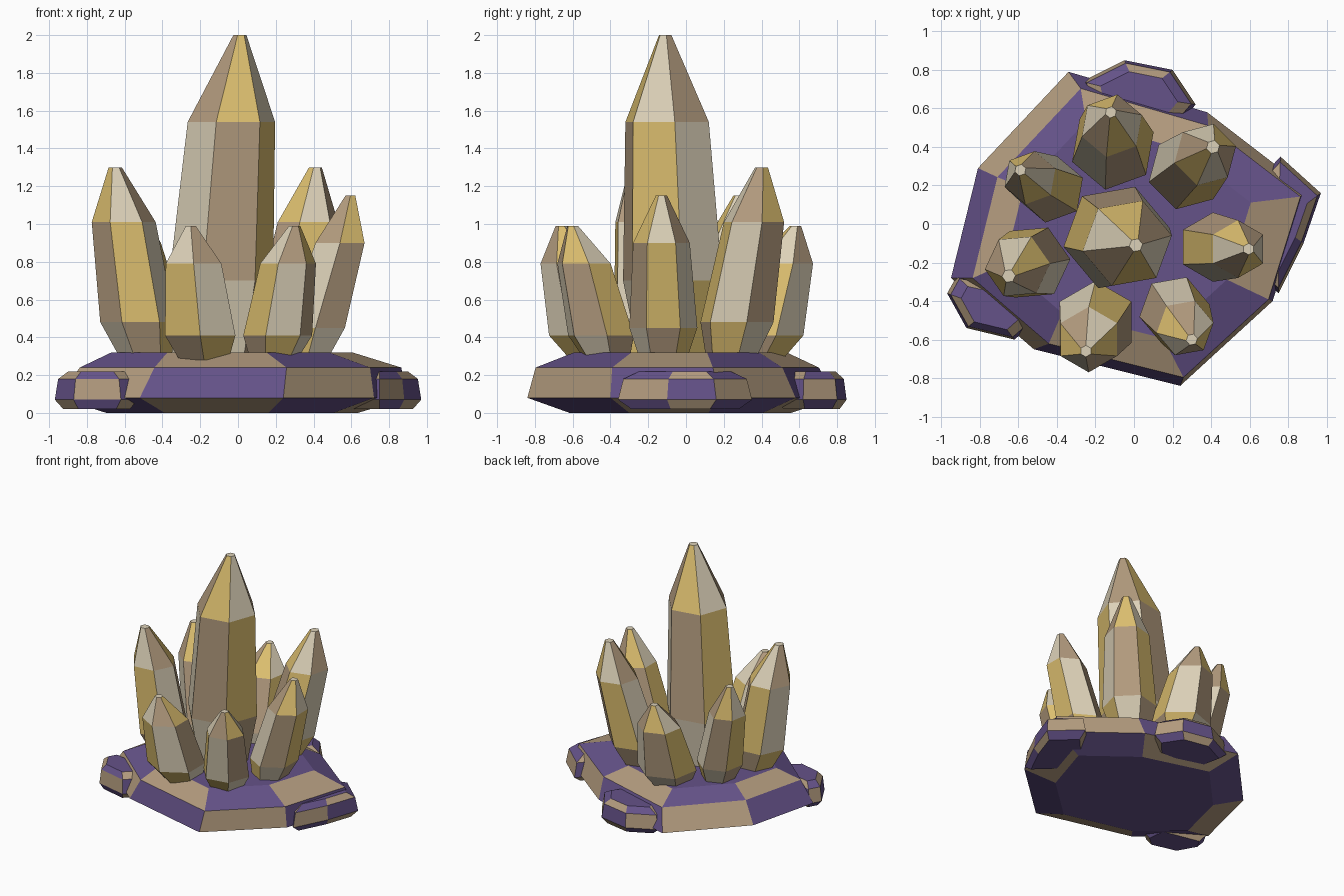
import bpy, bmesh
from math import cos, sin, radians

if "Cube" in bpy.data.objects:
    bpy.data.objects.remove(bpy.data.objects["Cube"])


def material(name, rgb):
    m = bpy.data.materials.new(name)
    m.diffuse_color = (*rgb, 1)
    m.use_nodes = True
    m.node_tree.nodes["Principled BSDF"].inputs["Base Color"].default_value = m.diffuse_color
    return m


gold = material("gold", (0.72, 0.52, 0.16))
cream = material("cream", (0.72, 0.64, 0.48))
tan = material("tan", (0.45, 0.33, 0.21))
purple = material("purple", (0.13, 0.085, 0.25))


def loft(name, rings, mats, phase=0):
    """Skin rings of points with flat faces, cycling colours by side and layer."""
    bm = bmesh.new()
    loops = [[bm.verts.new(p) for p in ring] for ring in rings]
    n = len(loops[0])
    bm.faces.new(loops[0][::-1])
    bm.faces.new(loops[-1])
    for k in range(len(loops) - 1):
        lo, hi = loops[k], loops[k + 1]
        for i in range(n):
            j = (i + 1) % n
            f = bm.faces.new((lo[i], lo[j], hi[j], hi[i]))
            f.material_index = (i + k + phase) % len(mats)
    bmesh.ops.recalc_face_normals(bm, faces=bm.faces)
    me = bpy.data.meshes.new(name)
    bm.to_mesh(me)
    bm.free()
    for m in mats:
        me.materials.append(m)
    ob = bpy.data.objects.new(name, me)
    bpy.context.collection.objects.link(ob)
    return ob


def rock(name, outline, layers, phase=0):
    """Layers are (z, scale, shift x, shift y) of the outline about its centre."""
    cx = sum(p[0] for p in outline) / len(outline)
    cy = sum(p[1] for p in outline) / len(outline)
    rings = [[(cx + (x - cx) * s + dx, cy + (y - cy) * s + dy, z) for x, y in outline]
             for z, s, dx, dy in layers]
    loft(name, rings, [purple, tan], phase)


def crystal(name, base, lower, upper, tip, rot=190, phase=0):
    """Six-sided crystal; each ring is (x, y, z, radius)."""
    rings = [[(x + r * cos(radians(rot + 60 * i)), y + r * sin(radians(rot + 60 * i)), z)
              for i in range(6)] for x, y, z, r in (base, lower, upper, tip)]
    loft(name, rings, [cream, tan, gold], phase + 2)


# Main rock slab
rock("rock_base",
     [(0.24, -0.84), (0.72, -0.40), (0.90, 0.18), (0.38, 0.58),
      (-0.34, 0.79), (-0.81, 0.29), (-0.95, -0.28), (-0.52, -0.65)],
     [(0, 0.72, 0, 0), (0.08, 1, 0, 0), (0.24, 0.92, 0.04, -0.02), (0.32, 0.69, 0, 0)])

# Small rocks around the edge
small = [(0.02, 0.8, 0, 0), (0.07, 1, 0, 0), (0.18, 0.92, 0, 0), (0.22, 0.68, 0, 0)]
rock("rock_right", [(0.97, 0.16), (0.76, 0.35), (0.55, 0.12), (0.58, -0.2),
                    (0.75, -0.36), (0.88, -0.1)], small)
rock("rock_left", [(-0.97, -0.36), (-0.87, -0.54), (-0.62, -0.60), (-0.53, -0.52),
                   (-0.55, -0.35), (-0.92, -0.27)], small, 1)
rock("rock_back", [(-0.05, 0.85), (-0.27, 0.74), (-0.22, 0.5), (0.2, 0.48),
                   (0.32, 0.62), (0.2, 0.80)], small)

# Tall centre crystal and the ring of shorter ones
crystal("crystal_centre", (-0.1, -0.06, 0.28, 0.2), (-0.09, -0.07, 0.70, 0.28),
        (-0.035, -0.1, 1.54, 0.235), (0.01, -0.11, 2.0, 0.035))
crystal("crystal_left_front", (-0.49, -0.18, 0.3, 0.14), (-0.53, -0.2, 0.48, 0.2),
        (-0.605, -0.22, 1.01, 0.17), (-0.65, -0.27, 1.3, 0.035), 185, 1)
crystal("crystal_left_back", (-0.40, 0.16, 0.3, 0.12), (-0.43, 0.18, 0.45, 0.175),
        (-0.54, 0.24, 0.90, 0.14), (-0.59, 0.28, 1.15, 0.03), 200)
crystal("crystal_right_back", (0.23, 0.24, 0.3, 0.14), (0.27, 0.27, 0.48, 0.2),
        (0.37, 0.36, 1.01, 0.165), (0.41, 0.40, 1.3, 0.035), 195, 1)
crystal("crystal_right", (0.37, -0.12, 0.3, 0.13), (0.41, -0.12, 0.45, 0.18),
        (0.54, -0.13, 0.90, 0.15), (0.595, -0.13, 1.15, 0.03), 210)
crystal("crystal_back", (-0.11, 0.36, 0.29, 0.16), (-0.11, 0.40, 0.41, 0.225),
        (-0.115, 0.51, 0.79, 0.165), (-0.12, 0.58, 0.99, 0.03), 200)
crystal("crystal_front_left", (-0.18, -0.46, 0.28, 0.15), (-0.2, -0.51, 0.41, 0.215),
        (-0.235, -0.60, 0.79, 0.17), (-0.25, -0.66, 0.99, 0.03), 210, 2)
crystal("crystal_front_right", (0.19, -0.42, 0.29, 0.13), (0.21, -0.45, 0.41, 0.185),
        (0.265, -0.54, 0.79, 0.15), (0.30, -0.60, 0.99, 0.03), 190, 2)
